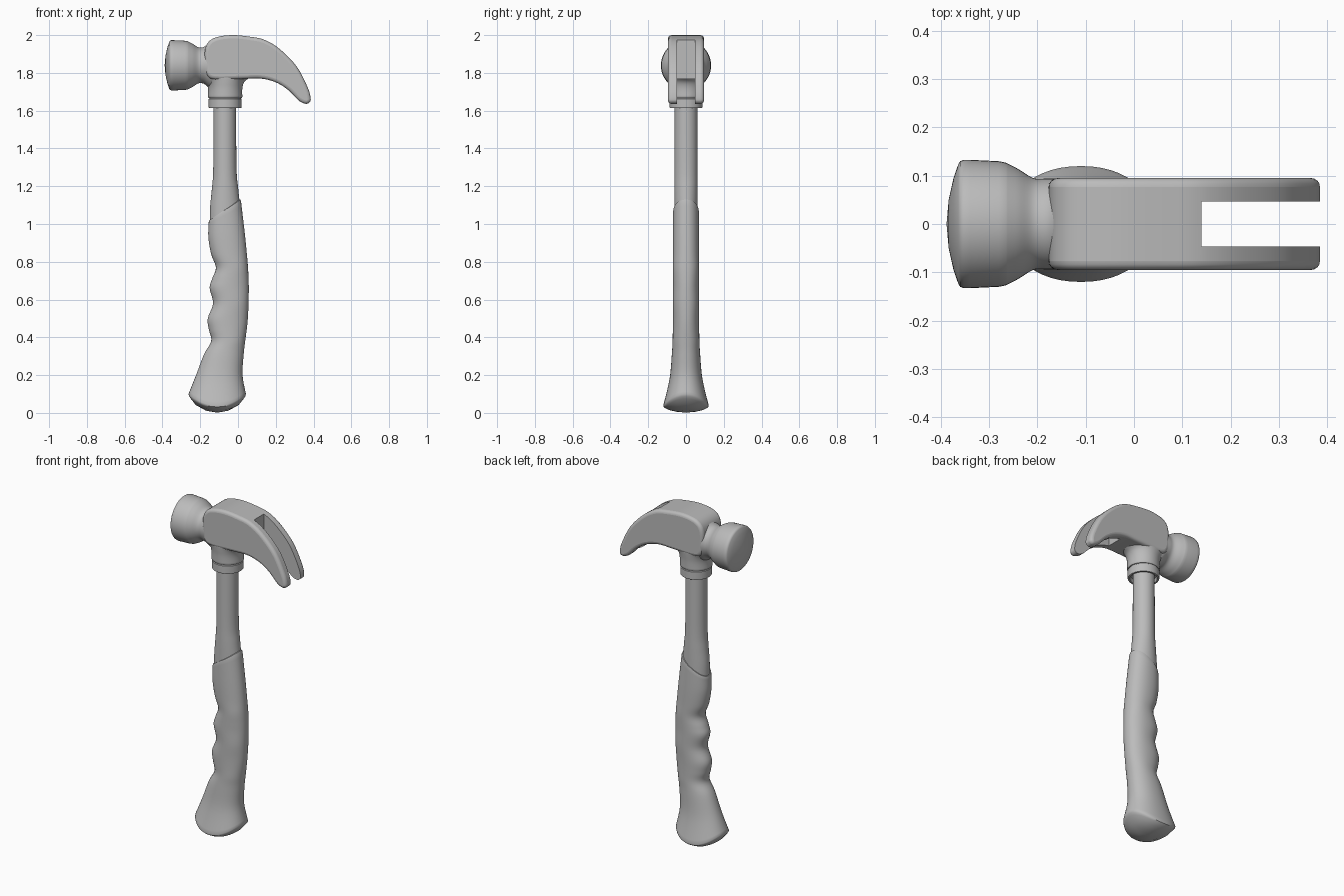
import bpy, bmesh
from math import cos, sin, pi, copysign
from mathutils import Vector, Matrix

if "Cube" in bpy.data.objects:
    bpy.data.objects.remove(bpy.data.objects["Cube"])

GREY = (0.5, 0.5, 0.5, 1)
steel = bpy.data.materials.new("plain_grey")
steel.use_nodes = True
steel.diffuse_color = GREY
steel.node_tree.nodes["Principled BSDF"].inputs["Base Color"].default_value = GREY


def smooth_path(points, steps, closed=False):
    """Catmull-Rom curve through tuples of any length."""
    pts = [Vector(p) for p in points]
    n = len(pts)
    pick = (lambda i: pts[i % n]) if closed else (lambda i: pts[max(0, min(n - 1, i))])
    out = []
    for i in range(n if closed else n - 1):
        a, b, c, d = (pick(i + k) for k in (-1, 0, 1, 2))
        for s in range(steps):
            t = s / steps
            out.append(b + (c - a) * t / 2 + (a - b * 2.5 + c * 2 - d / 2) * t * t
                       + (b * 1.5 - a / 2 - c * 1.5 + d / 2) * t ** 3)
    return out if closed else out + [pts[-1]]


def finish(bm, name, angle=40):
    bmesh.ops.recalc_face_normals(bm, faces=bm.faces)
    mesh = bpy.data.meshes.new(name)
    bm.to_mesh(mesh)
    bm.free()
    mesh.materials.append(steel)
    ob = bpy.data.objects.new(name, mesh)
    bpy.context.collection.objects.link(ob)
    select(ob)
    bpy.ops.object.shade_smooth_by_angle(angle=angle * pi / 180)
    return ob


def select(ob):
    bpy.ops.object.select_all(action='DESELECT')
    ob.select_set(True)
    bpy.context.view_layer.objects.active = ob


def loft(name, rows, power=1.0, sides=48, matrix=None, angle=40):
    """Skin oval rings: (height, x min, x max, y radius, side sag, tilt)."""
    bm = bmesh.new()
    rings = []
    for z, x0, x1, ry, sag, tilt in rows:
        ring = []
        for k in range(sides):
            c, s = cos(2 * pi * k / sides), sin(2 * pi * k / sides)
            px, py = (copysign(abs(v) ** power, v) for v in (c, s))
            ring.append(bm.verts.new(((x0 + x1) / 2 + (x1 - x0) / 2 * px, ry * py,
                                      z - sag * s * s + tilt * c)))
        rings.append(ring)
    for lo, hi in zip(rings, rings[1:]):
        for k in range(sides):
            j = (k + 1) % sides
            bm.faces.new((lo[k], lo[j], hi[j], hi[k]))
    bm.faces.new(rings[0])
    bm.faces.new(rings[-1])
    if matrix:
        bm.transform(matrix)
    return finish(bm, name, angle)


def disc(z, r, ry=None, x=0.0):
    return (z, x - r, x + r, ry or r, 0, 0)


# Grip with finger grooves, flared butt and slanted top
grip_rows = smooth_path([
    (0.1, -0.262, 0.042, 0.12, 0.06, 0),
    (0.2, -0.222, 0.024, 0.087, 0.02, 0),
    (0.31, -0.18, 0.03, 0.075, 0, 0),
    (0.38, -0.142, 0.038, 0.071, 0, 0),
    (0.44, -0.154, 0.046, 0.07, 0, 0),
    (0.5, -0.16, 0.052, 0.07, 0, 0),
    (0.58, -0.132, 0.056, 0.07, 0, 0),
    (0.66, -0.15, 0.057, 0.07, 0, 0),
    (0.71, -0.137, 0.056, 0.07, 0, 0),
    (0.77, -0.117, 0.053, 0.07, 0, 0),
    (0.84, -0.142, 0.047, 0.07, 0, 0),
    (0.94, -0.157, 0.036, 0.07, 0, 0.01),
    (1.065, -0.155, 0.016, 0.068, 0, 0.055)], 5)
butt = [(0.002, -0.115, -0.105, 0.005, 0, 0), (0.012, -0.17, -0.05, 0.05, 0.006, 0),
        (0.042, -0.224, 0.004, 0.09, 0.027, 0), (0.075, -0.25, 0.03, 0.113, 0.048, 0),
        (0.088, -0.259, 0.039, 0.119, 0.056, 0)]
lip = [(1.074, -0.152, 0.013, 0.066, 0, 0.055), (1.076, -0.14, 0, 0.055, 0, 0.053)]
loft("grip", butt + [tuple(r) for r in grip_rows] + lip, power=0.93)

# Shaft, slightly flared where it enters the grip
loft("shaft", smooth_path([
    (0.95, -0.148, 0.01, 0.062, 0, 0), (1.08, -0.148, 0.011, 0.062, 0, 0),
    (1.18, -0.139, 0.002, 0.062, 0, 0), (1.3, -0.131, -0.008, 0.061, 0, 0),
    (1.66, -0.13, -0.01, 0.06, 0, 0)], 5))

# Collar ring with a recessed underside
CX = -0.068
loft("collar", [disc(z, r, None, CX) for z, r in (
    (1.64, 0.06), (1.64, 0.073), (1.615, 0.075), (1.615, 0.085), (1.618, 0.087),
    (1.662, 0.087), (1.665, 0.083), (1.69, 0.08))], angle=30)

# Socket that flares up into the head
socket = smooth_path([disc(1.672, 0.091, 0.088, CX), disc(1.72, 0.091, 0.089, CX),
                      disc(1.755, 0.104, 0.092, CX), disc(1.785, 0.14, 0.093, CX),
                      disc(1.82, 0.145, 0.085, CX)], 4)
loft("head_socket", [disc(1.668, 0.08, None, CX), disc(1.668, 0.088, 0.085, CX)] + socket)

# Striking poll, turned along x, with its neck blending into the body
to_x = Matrix.Translation((0, 0, 1.84)) @ Matrix.Rotation(pi / 2, 4, 'Y')
neck = smooth_path([disc(-0.265, 0.127), disc(-0.24, 0.114), disc(-0.208, 0.095),
                    disc(-0.18, 0.098, 0.094), disc(-0.15, 0.12, 0.094),
                    disc(-0.11, 0.135, 0.088)], 5)
face = [disc(x, r) for x, r in ((-0.388, 0.004), (-0.384, 0.05), (-0.374, 0.095),
                                (-0.364, 0.124), (-0.36, 0.13), (-0.353, 0.133),
                                (-0.34, 0.133), (-0.28, 0.13))]
loft("striking_poll", face + neck, matrix=to_x)

# Head body and claw from one side outline
outline = smooth_path([
    (-0.175, 1.92), (-0.155, 1.965), (-0.11, 1.99), (-0.03, 2.0), (0.06, 1.992),
    (0.14, 1.975), (0.22, 1.927), (0.31, 1.835), (0.368, 1.725), (0.385, 1.665),
    (0.377, 1.642), (0.355, 1.637), (0.32, 1.655), (0.265, 1.71), (0.2, 1.75),
    (0.12, 1.77), (0.02, 1.768), (-0.12, 1.765), (-0.165, 1.79), (-0.175, 1.85)], 5, closed=True)
bm = bmesh.new()
base = bm.faces.new([bm.verts.new((p[0], -0.095, p[1])) for p in outline])
new = bmesh.ops.extrude_face_region(bm, geom=[base])["geom"]
bmesh.ops.translate(bm, vec=(0, 0.19, 0), verts=[v for v in new if isinstance(v, bmesh.types.BMVert)])
body = finish(bm, "head_body_and_claw")

# Slot between the two claw blades
bm = bmesh.new()
bmesh.ops.create_cube(bm, size=1, matrix=Matrix.Translation((0.39, 0, 1.8)) @ Matrix.Diagonal((0.5, 0.094, 0.8, 1)))
cutter = finish(bm, "claw_slot_cutter")
cutter.hide_render = True

bevel = body.modifiers.new("rounded_edges", 'BEVEL')
bevel.width, bevel.segments = 0.018, 4
bevel.limit_method, bevel.angle_limit = 'ANGLE', pi / 3
slot = body.modifiers.new("slot", 'BOOLEAN')
slot.object, slot.solver = cutter, 'EXACT'
select(body)
for m in ("rounded_edges", "slot"):
    bpy.ops.object.modifier_apply(modifier=m)
bpy.ops.object.shade_smooth_by_angle(angle=pi * 0.22)
body.modifiers.new("even_shading", 'WEIGHTED_NORMAL').keep_sharp = True
bpy.data.objects.remove(cutter)
